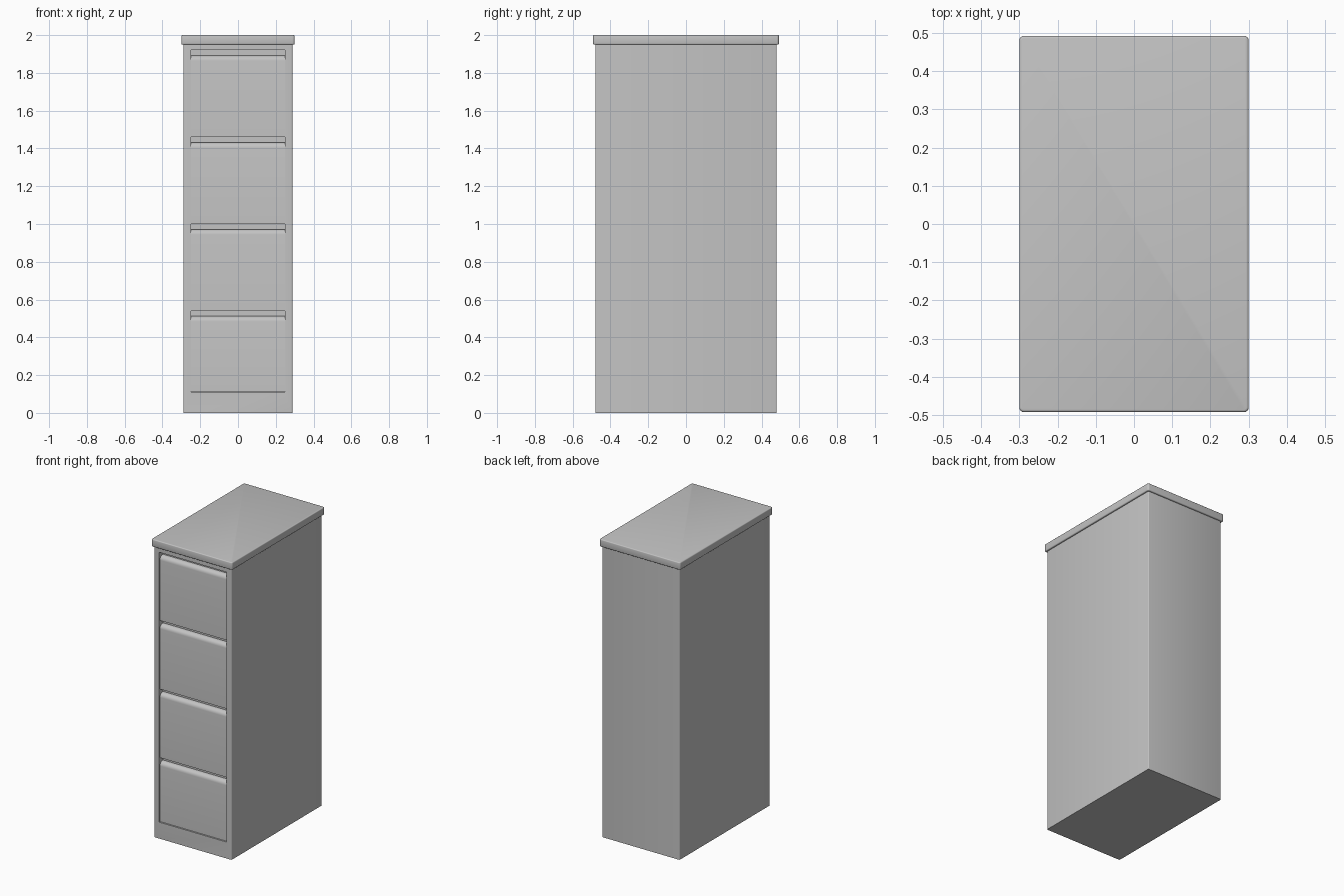
import bpy, bmesh, math

old = bpy.data.objects.get("Cube")
if old:
    bpy.data.objects.remove(old, do_unlink=True)

# Painted steel
steel = bpy.data.materials.new("light grey steel")
steel.use_nodes = True
colour = (0.55, 0.55, 0.55, 1)
steel.diffuse_color = colour
steel.node_tree.nodes["Principled BSDF"].inputs["Base Color"].default_value = colour


def finish(name, bm):
    bmesh.ops.recalc_face_normals(bm, faces=bm.faces)
    mesh = bpy.data.meshes.new(name)
    bm.to_mesh(mesh)
    bm.free()
    mesh.materials.append(steel)
    obj = bpy.data.objects.new(name, mesh)
    bpy.context.collection.objects.link(obj)
    bpy.ops.object.select_all(action='DESELECT')
    obj.select_set(True)
    bpy.context.view_layer.objects.active = obj
    bpy.ops.object.shade_smooth_by_angle(angle=math.radians(35))
    return obj


def box(x, y, z0, z1):
    bm = bmesh.new()
    bmesh.ops.create_cube(bm, size=1)
    for v in bm.verts:
        v.co = (v.co.x * 2 * x, v.co.y * 2 * y, z0 + (v.co.z + 0.5) * (z1 - z0))
    return bm


def is_upright(e):
    a, b = e.verts
    return abs(a.co.z - b.co.z) > 0.01


HALF_X, HALF_Y = 0.288, 0.48
OPEN_X, OPEN_BOTTOM, OPEN_TOP = 0.25, 0.11, 1.92
RECESS = 0.04

# Cabinet shell with softened upright corners and a recessed front opening
bm = box(HALF_X, HALF_Y, 0, 1.96)
bmesh.ops.bevel(bm, geom=[e for e in bm.edges if is_upright(e)],
                offset=0.006, segments=3, affect='EDGES', profile=0.5)
bm.normal_update()
front = next(f for f in bm.faces if f.normal.y < -0.99)
bmesh.ops.inset_individual(bm, faces=[front], thickness=0.02)
for v in front.verts:
    v.co.x = math.copysign(OPEN_X, v.co.x)
    v.co.z = OPEN_TOP if v.co.z > 1 else OPEN_BOTTOM
recess = bmesh.ops.extrude_face_region(bm, geom=[front])["geom"]
bmesh.ops.translate(bm, vec=(0, RECESS, 0),
                    verts=[g for g in recess if isinstance(g, bmesh.types.BMVert)])
if front.is_valid:
    bmesh.ops.delete(bm, geom=[front], context='FACES_ONLY')
finish("cabinet_shell", bm)

# Overhanging top with rounded corners and edges
bm = box(0.3, 0.492, 1.95, 2.0)
bmesh.ops.bevel(bm, geom=[e for e in bm.edges if is_upright(e)],
                offset=0.012, segments=4, affect='EDGES', profile=0.5)
rims = [e for e in bm.edges if not is_upright(e)]
bmesh.ops.bevel(bm, geom=rims, offset=0.006, segments=3, affect='EDGES', profile=0.5)
finish("cabinet_top", bm)

# Drawer fronts, each with a top edge rolled back as a finger grip
FACE_Y, BACK_Y, ROLL = -0.473, -0.438, 0.028


def drawer(name, z0, z1):
    profile = [(BACK_Y, z0), (FACE_Y, z0)]
    for i in range(7):
        a = math.radians(90 * i / 6)
        profile.append((FACE_Y + ROLL * (1 - math.cos(a)),
                        z1 - ROLL + ROLL * math.sin(a)))
    profile.append((BACK_Y, z1))
    bm = bmesh.new()
    face = bm.faces.new([bm.verts.new((-OPEN_X + 0.002, y, z)) for y, z in profile])
    out = bmesh.ops.extrude_face_region(bm, geom=[face])["geom"]
    bmesh.ops.translate(bm, vec=(2 * OPEN_X - 0.004, 0, 0),
                        verts=[g for g in out if isinstance(g, bmesh.types.BMVert)])
    finish(name, bm)


PITCH = 0.46
for i in range(4):
    top = 0.512 + i * PITCH
    bottom = OPEN_BOTTOM + 0.002 if i == 0 else top - PITCH + 0.028
    drawer("drawer_front_%d" % (i + 1), bottom, top)
